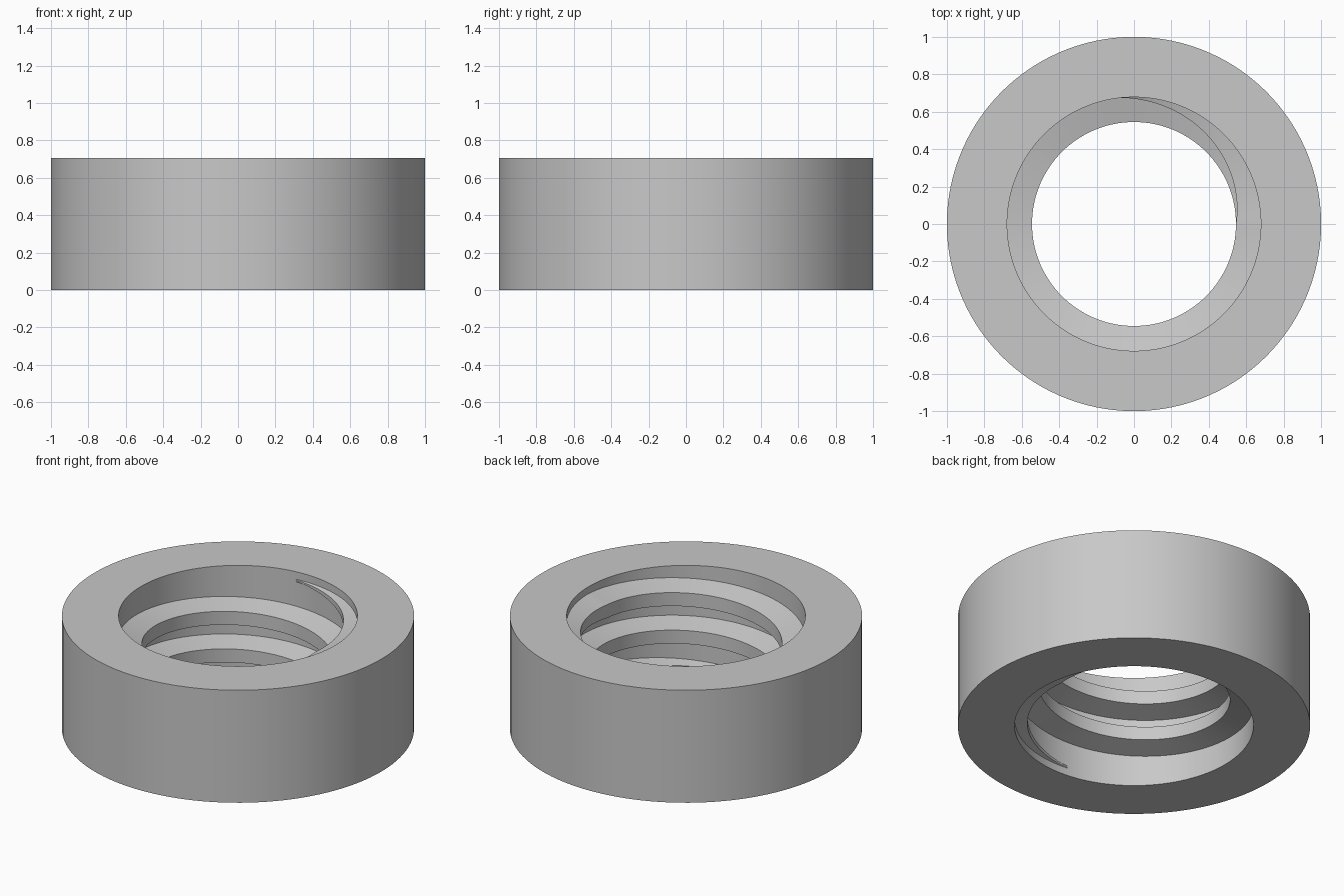
import bpy, bmesh, math

OUTER, BORE, CREST = 1.0, 0.678, 0.545
HEIGHT, PITCH = 0.705, 0.235
CREST_HALF, ROOT_HALF = 0.042, 0.074
STEP = 3            # degrees per segment, shared by ring and thread
FULL, TAPER = 360, 96

if "Cube" in bpy.data.objects:
    bpy.data.objects.remove(bpy.data.objects["Cube"], do_unlink=True)

grey = bpy.data.materials.new("plain grey")
grey.use_nodes = True
colour = (0.58, 0.58, 0.58, 1)
grey.diffuse_color = colour
grey.node_tree.nodes["Principled BSDF"].inputs["Base Color"].default_value = colour


def polar(r, degrees, z):
    a = math.radians(degrees)
    return (r * math.cos(a), r * math.sin(a), z)


def sweep(name, sections, closed):
    """Bridge a list of cross-sections with quads."""
    bm = bmesh.new()
    rows = [[bm.verts.new(p) for p in section] for section in sections]
    count = len(rows[0])
    pairs = list(zip(rows, rows[1:]))
    if closed:
        pairs.append((rows[-1], rows[0]))
    for a, b in pairs:
        for j in range(count if closed else count - 1):
            k = (j + 1) % count
            bm.faces.new((a[j], a[k], b[k], b[j]))
    if closed:
        bmesh.ops.recalc_face_normals(bm, faces=bm.faces)
    else:
        for end in (rows[0][::-1], rows[-1]):
            bm.faces.new(end)
    mesh = bpy.data.meshes.new(name)
    bm.to_mesh(mesh)
    bm.free()
    mesh.materials.append(grey)
    obj = bpy.data.objects.new(name, mesh)
    bpy.context.collection.objects.link(obj)
    bpy.ops.object.select_all(action="DESELECT")
    obj.select_set(True)
    bpy.context.view_layer.objects.active = obj
    bpy.ops.object.shade_smooth_by_angle(angle=math.radians(30))
    return obj


# Plain ring with a straight bore
ring_profile = [(BORE, 0), (OUTER, 0), (OUTER, HEIGHT), (BORE, HEIGHT)]
sweep("ring_body",
      [[polar(r, d, z) for r, z in ring_profile] for d in range(0, 360, STEP)],
      closed=True)


# Right-handed internal thread, fading into the bore at both ends
def thread_section(d):
    fade = min(1, max(0, (FULL + TAPER - abs(d)) / TAPER))
    width = 0.1 + 0.9 * fade
    r = BORE - (BORE - CREST) * max(fade, 0.01)
    z = HEIGHT / 2 + PITCH * d / 360
    root, crest = ROOT_HALF * width, CREST_HALF * width
    return [polar(BORE, d, z - root), polar(r, d, z - crest),
            polar(r, d, z + crest), polar(BORE, d, z + root)]


limit = FULL + TAPER
sweep("internal_thread",
      [thread_section(d) for d in range(-limit, limit + 1, STEP)],
      closed=False)
